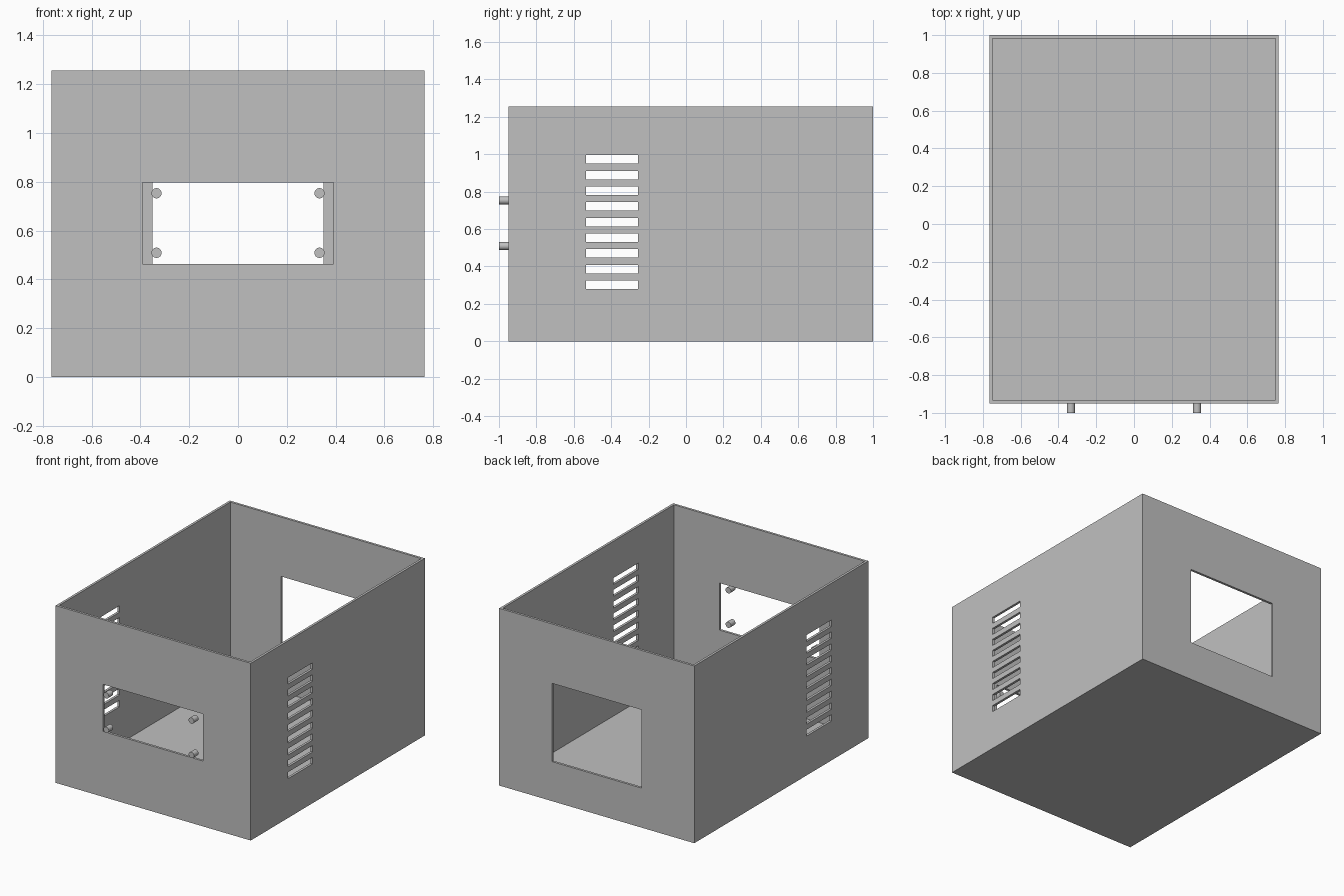
import bpy
import bmesh
from mathutils import Matrix, Vector

if "Cube" in bpy.data.objects:
    bpy.data.objects.remove(bpy.data.objects["Cube"], do_unlink=True)

W, FRONT, BACK, H, T = 0.765, -0.95, 1.0, 1.256, 0.017

grey = bpy.data.materials.new("plain grey")
grey.use_nodes = True
colour = (0.53, 0.53, 0.53, 1)
grey.diffuse_color = colour
grey.node_tree.nodes["Principled BSDF"].inputs["Base Color"].default_value = colour


def boxes(name, spans):
    """One object made of boxes, each given by its low and high corner."""
    bm = bmesh.new()
    for low, high in spans:
        low, high = Vector(low), Vector(high)
        matrix = Matrix.Translation((low + high) / 2) @ Matrix.Diagonal((*(high - low), 1))
        bmesh.ops.create_cube(bm, size=1, matrix=matrix)
    mesh = bpy.data.meshes.new(name)
    bm.to_mesh(mesh)
    bm.free()
    mesh.materials.append(grey)
    obj = bpy.data.objects.new(name, mesh)
    bpy.context.collection.objects.link(obj)
    return obj


def cut(target, cutter):
    mod = target.modifiers.new(cutter.name, "BOOLEAN")
    mod.operation = "DIFFERENCE"
    mod.solver = "EXACT"
    mod.object = cutter
    cutter.hide_render = True
    cutter.hide_set(True)


# Open-topped case
case = boxes("case", [((-W, FRONT, 0), (W, BACK, H))])
cut(case, boxes("cavity_cutter", [((-W + T, FRONT + T, T), (W - T, BACK - T, H + 0.1))]))

# Front display window and back socket window
openings = [
    ((-0.392, FRONT - 0.1, 0.463), (0.392, FRONT + 0.1, 0.797)),
    ((-0.35, BACK - 0.1, 0.28), (0.35, BACK + 0.1, 0.835)),
]
# Vent slots through both side walls
for i in range(9):
    z = 0.302 + i * 0.0838
    openings.append(((-W - 0.1, -0.535, z - 0.023), (W + 0.1, -0.257, z + 0.023)))
cut(case, boxes("opening_cutter", openings))

# Four mounting pegs in front of the display window
for side, x in (("left", 0.334), ("right", -0.334)):
    for level, z in (("lower", 0.509), ("upper", 0.753)):
        bpy.ops.mesh.primitive_cylinder_add(
            vertices=32, radius=0.021, depth=0.05,
            location=(x, FRONT - 0.025, z), rotation=(1.5708, 0, 0))
        peg = bpy.context.object
        peg.name = f"{level}_{side}_peg"
        peg.data.materials.append(grey)
        bpy.ops.object.shade_smooth_by_angle()
